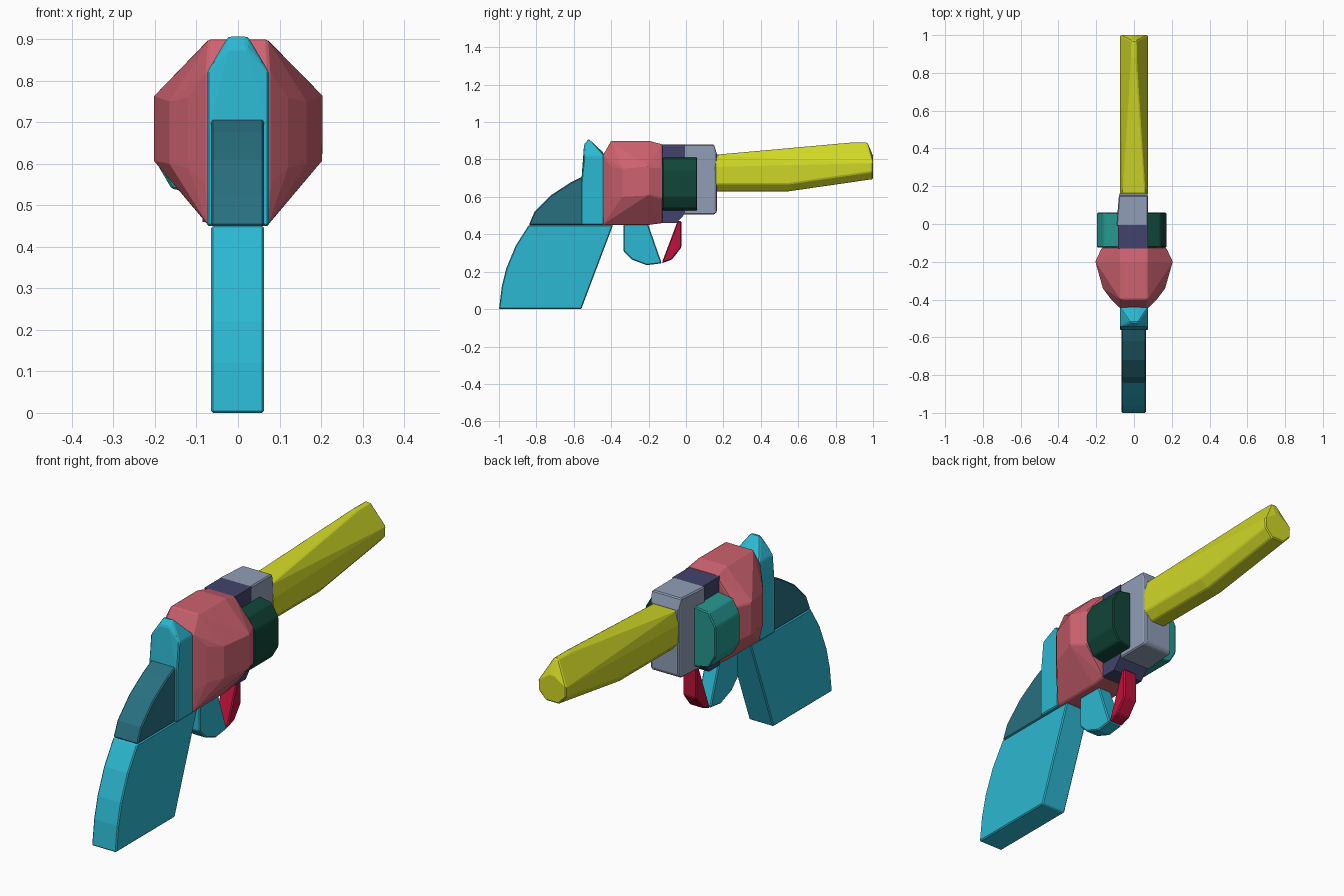
import bpy
import bmesh

cube = bpy.data.objects.get("Cube")
if cube:
    bpy.data.objects.remove(cube, do_unlink=True)


def material(name, r, g, b):
    """Flat colour from 8-bit screen values, stored as linear."""
    lin = [((c / 255 + 0.055) / 1.055) ** 2.4 for c in (r, g, b)]
    m = bpy.data.materials.new(name)
    m.use_nodes = True
    m.diffuse_color = (*lin, 1)
    m.node_tree.nodes["Principled BSDF"].inputs["Base Color"].default_value = (*lin, 1)
    return m


cyan = material("cyan", 44, 184, 210)
slate_teal = material("slate teal", 40, 112, 128)
rose = material("rose", 205, 98, 112)
navy = material("navy", 66, 68, 108)
grey = material("blue grey", 144, 158, 182)
dark_green = material("dark green", 17, 70, 56)
teal = material("teal", 38, 152, 143)
yellow = material("yellow", 208, 216, 38)
crimson = material("crimson", 188, 18, 58)


def hull(name, points, mat, bevel=0.005):
    """Closed faceted block wrapped around the given points."""
    bm = bmesh.new()
    verts = [bm.verts.new(p) for p in points]
    bmesh.ops.convex_hull(bm, input=verts)
    loose = [v for v in bm.verts if not v.link_faces]
    bmesh.ops.delete(bm, geom=loose, context="VERTS")
    bmesh.ops.dissolve_limit(bm, angle_limit=0.02, verts=bm.verts, edges=bm.edges)
    bmesh.ops.recalc_face_normals(bm, faces=bm.faces)
    mesh = bpy.data.meshes.new(name)
    bm.to_mesh(mesh)
    bm.free()
    mesh.materials.append(mat)
    ob = bpy.data.objects.new(name, mesh)
    bpy.context.collection.objects.link(ob)
    if bevel:
        mod = ob.modifiers.new("soft edges", "BEVEL")
        mod.width = bevel
        mod.segments = 1
        mod.limit_method = "ANGLE"


def slab(name, profile, x0, x1, mat, bevel=0.005):
    """Side profile in (y, z) given thickness from x0 to x1."""
    hull(name, [(x, y, z) for x in (x0, x1) for y, z in profile], mat, bevel)


def section(y, *corners):
    """Mirrored cross-section of (half width, z) corners at depth y."""
    return [(s * x, y, z) for x, z in corners for s in (-1, 1)]


# Grip, in two stacked slabs with a curved back
slab("grip_lower", [(-1, 0), (-0.56, 0), (-0.39, 0.45), (-0.84, 0.45),
                    (-0.91, 0.34), (-0.96, 0.22), (-0.985, 0.12)],
     -0.065, 0.063, cyan)
slab("grip_upper", [(-0.84, 0.45), (-0.55, 0.45), (-0.55, 0.71), (-0.62, 0.675),
                    (-0.72, 0.61), (-0.81, 0.52)], -0.065, 0.063, slate_teal)

# Rear frame rising into the hammer
hull("hammer_frame",
     section(-0.56, (0.075, 0.45), (0.075, 0.68))
     + section(-0.545, (0.075, 0.82), (0.02, 0.88))
     + section(-0.52, (0.022, 0.91))
     + section(-0.44, (0.075, 0.45), (0.075, 0.82), (0.02, 0.835)), cyan)

# Faceted cylinder drum
hull("drum",
     section(-0.445, (0.07, 0.45), (0.075, 0.82), (0.075, 0.55))
     + section(-0.40, (0.07, 0.90), (0.07, 0.45), (0.12, 0.76), (0.12, 0.59))
     + section(-0.34, (0.165, 0.75), (0.165, 0.60))
     + section(-0.20, (0.07, 0.90), (0.07, 0.45), (0.205, 0.76), (0.205, 0.61))
     + section(-0.125, (0.07, 0.88), (0.07, 0.46), (0.17, 0.76), (0.17, 0.59)),
     rose)

# Frame blocks ahead of the drum
slab("frame_middle", [(-0.13, 0.46), (-0.05, 0.46), (-0.005, 0.51),
                      (-0.005, 0.88), (-0.13, 0.88)], -0.085, 0.075, navy, 0)
hull("frame_front", [(x, y, z) for y, x0 in ((-0.01, -0.093), (0.15, -0.08))
                     for x in (x0, 0.073) for z in (0.505, 0.88)]
     + [(x, 0.165, z) for x in (-0.075, 0.068) for z in (0.52, 0.83)], grey)

# Side housings with narrower outer faces
for name, side, inner, outer, mat in (("left_housing", 1, 0.07, 0.172, dark_green),
                                      ("right_housing", -1, 0.08, 0.195, teal)):
    middle = outer - 0.035
    hull(name, [(side * x, y, z) for x, low, high in
                ((inner, 0.525, 0.81), (middle, 0.54, 0.80), (outer, 0.60, 0.74))
                for y in (-0.125, 0.06) for z in (low, high)], mat)

# Barrel, widest at mid height with a ridge on top
hull("barrel",
     section(0.155, (0.035, 0.63), (0.072, 0.67), (0.075, 0.76), (0.06, 0.825))
     + section(0.55, (0.035, 0.63), (0.072, 0.67))
     + section(0.88, (0.012, 0.89))
     + section(0.97, (0.012, 0.89))
     + section(1.0, (0.035, 0.695), (0.072, 0.735), (0.073, 0.78), (0.012, 0.82)),
     yellow)

# Trigger guard: rear web and front strut
slab("guard_rear", [(-0.335, 0.46), (-0.335, 0.31), (-0.29, 0.265), (-0.21, 0.235),
                    (-0.13, 0.245), (-0.205, 0.46)], -0.037, 0.035, cyan)
slab("guard_front", [(-0.025, 0.47), (-0.045, 0.47), (-0.13, 0.245),
                     (-0.075, 0.265), (-0.025, 0.33)], -0.037, 0.035, crimson)
